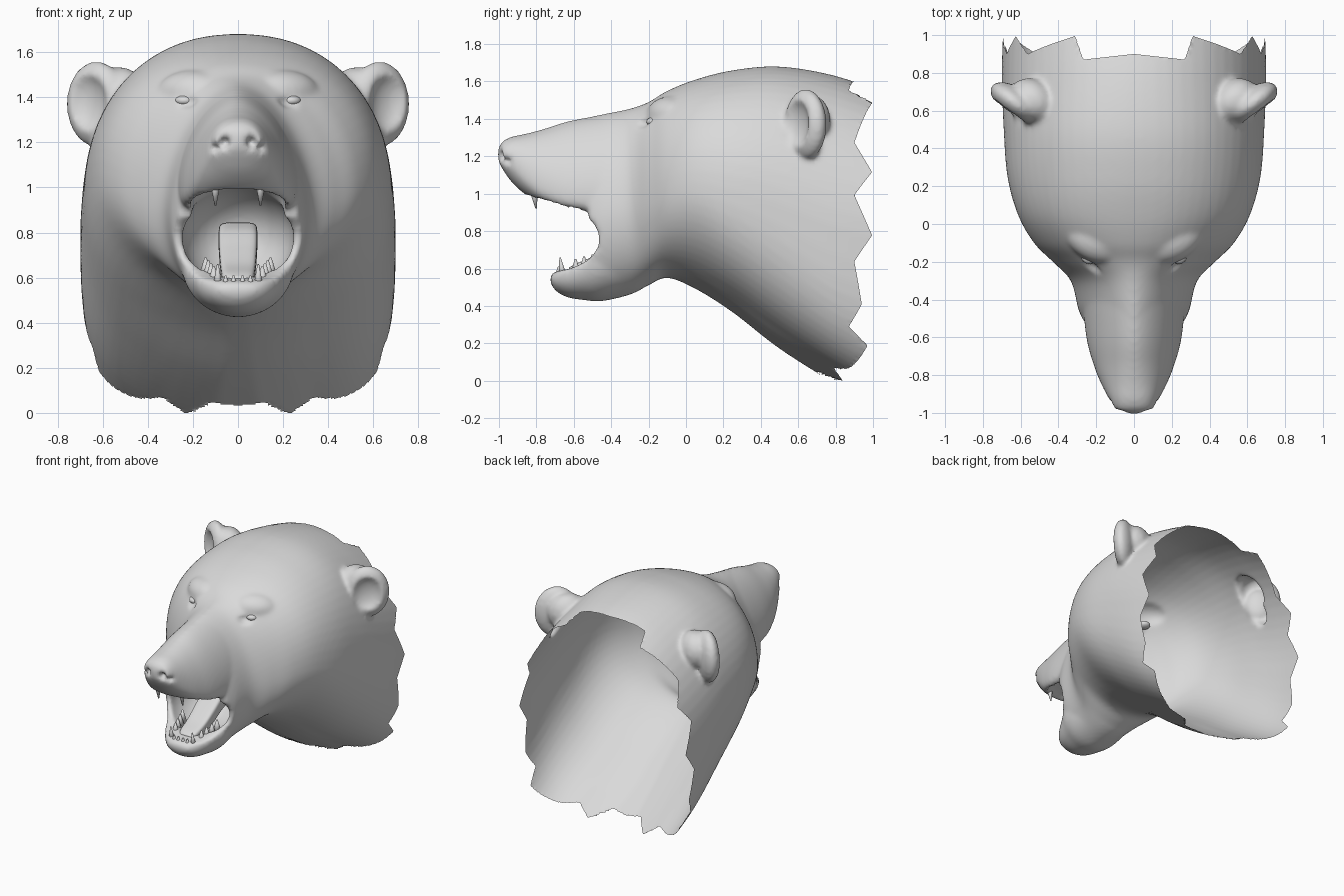
import bpy
import bmesh
import math
from mathutils import Matrix, Vector

cube = bpy.data.objects.get("Cube")
if cube:
    bpy.data.objects.remove(cube, do_unlink=True)

grey = bpy.data.materials.new("plain_grey")
grey.use_nodes = True
COLOUR = (0.7, 0.7, 0.7, 1)
grey.diffuse_color = COLOUR
for node in grey.node_tree.nodes:
    if node.type == "BSDF_PRINCIPLED":
        node.inputs["Base Color"].default_value = COLOUR


def finish(bm, name):
    bmesh.ops.recalc_face_normals(bm, faces=bm.faces[:])
    for f in bm.faces:
        f.smooth = True
    mesh = bpy.data.meshes.new(name)
    bm.to_mesh(mesh)
    bm.free()
    mesh.materials.append(grey)
    ob = bpy.data.objects.new(name, mesh)
    bpy.context.collection.objects.link(ob)
    return ob


def smooth_rows(rows, steps=6):
    """Catmull-Rom interpolation of the loft stations."""
    out = []
    for i in range(len(rows) - 1):
        p = [rows[max(0, min(len(rows) - 1, i + k))] for k in (-1, 0, 1, 2)]
        for s in range(steps):
            t = s / steps
            out.append([b + 0.5 * t * (c - a + t * (2 * a - 5 * b + 4 * c - d
                        + t * (3 * (b - c) + d - a))) for a, b, c, d in zip(*p)])
    return out + [list(rows[-1])]


def loft(name, rows, sides=64):
    """Stations: y, top, bottom, half width, height of widest, upper and lower roundness, keel."""
    bm = bmesh.new()
    rings = []
    for y, top, bottom, w, zc, nu, nl, *keel in smooth_rows(rows):
        ring = []
        for k in range(sides):
            a = 2 * math.pi * (k + 0.5) / sides
            sx, cz = math.sin(a), math.cos(a)
            n, h = (nu, top - zc) if cz > 0 else (nl, zc - bottom)
            x = math.copysign(abs(sx) ** (2 / n), sx) * w
            z = zc + math.copysign(abs(cz) ** (2 / n), cz) * h
            if keel and cz < 0:
                z -= keel[0] * max(0, 1 - abs(x) / 0.35)
            ring.append(bm.verts.new((x, y, z)))
        rings.append(ring)
    for a, b in zip(rings, rings[1:]):
        for k in range(sides):
            j = (k + 1) % sides
            bm.faces.new((a[k], a[j], b[j], b[k]))
    bm.faces.new(rings[0])
    bm.faces.new(rings[-1])
    return finish(bm, name)


def ball(name, loc, radii, turn=0):
    bm = bmesh.new()
    m = (Matrix.Translation(loc) @ Matrix.Rotation(math.radians(turn), 4, "Z")
         @ Matrix.Diagonal((*radii, 1)))
    bmesh.ops.create_uvsphere(bm, u_segments=32, v_segments=18, radius=1, matrix=m)
    return finish(bm, name)


def tooth(name, loc, radius, length, up=True, lean=0):
    bm = bmesh.new()
    m = Matrix.Translation(loc) @ Matrix.Rotation(math.radians(lean + (0 if up else 180)), 4, "X")
    bmesh.ops.create_cone(bm, cap_ends=True, segments=12, radius1=radius,
                          radius2=radius * 0.15, depth=length, matrix=m)
    return finish(bm, name)


def apply(ob, kind, **settings):
    mod = ob.modifiers.new(kind.lower(), kind)
    for key, value in settings.items():
        setattr(mod, key, value)
    bpy.context.view_layer.objects.active = ob
    bpy.ops.object.modifier_apply(modifier=mod.name)


def combine(ob, other, operation):
    apply(ob, "BOOLEAN", object=other, operation=operation, solver="EXACT")
    bpy.data.objects.remove(other, do_unlink=True)


# Skull and neck, with a soft keel under the throat
skin = loft("head_skin", [
    (1.08, 1.53, -0.12, 0.69, 0.72, 2.1, 3.2, 0.08),
    (0.80, 1.63, 0.04, 0.70, 0.78, 2.1, 3.1, 0.08),
    (0.50, 1.68, 0.22, 0.69, 0.90, 2.2, 2.6, 0.06),
    (0.25, 1.66, 0.40, 0.67, 0.98, 2.2, 2.3, 0.04),
    (0.05, 1.61, 0.51, 0.615, 1.02, 2.2, 2, 0.02),
    (-0.10, 1.55, 0.55, 0.53, 1.0, 2.1, 2, 0),
    (-0.20, 1.49, 0.51, 0.43, 0.95, 2, 2, 0),
    (-0.30, 1.455, 0.46, 0.335, 0.90, 1.8, 2, 0),
    (-0.45, 1.425, 0.425, 0.295, 0.86, 1.7, 2, 0),
    (-0.52, 1.41, 0.43, 0.265, 0.86, 1.7, 2, 0)])

# Muzzle and lower jaw
combine(skin, loft("muzzle", [
    (-0.33, 1.44, 0.87, 0.28, 1.0, 1.7, 4),
    (-0.60, 1.395, 0.90, 0.252, 1.0, 1.7, 4),
    (-0.75, 1.35, 0.94, 0.212, 1.04, 1.8, 3.5),
    (-0.85, 1.322, 0.99, 0.172, 1.09, 2, 2.6),
    (-0.93, 1.305, 1.06, 0.13, 1.16, 2.2, 2.2),
    (-0.98, 1.28, 1.13, 0.10, 1.2, 2.2, 2),
    (-1.005, 1.24, 1.18, 0.05, 1.21, 2, 2)]), "UNION")
combine(skin, loft("lower_jaw", [
    (-0.25, 0.72, 0.48, 0.22, 0.65, 3, 2),
    (-0.45, 0.72, 0.428, 0.25, 0.66, 3, 2),
    (-0.55, 0.66, 0.432, 0.21, 0.61, 4, 2),
    (-0.63, 0.615, 0.445, 0.168, 0.57, 4, 2),
    (-0.69, 0.59, 0.475, 0.12, 0.55, 3, 2),
    (-0.725, 0.565, 0.52, 0.065, 0.545, 2, 2)]), "UNION")

# Ears with their flared roots, brows and nose pad grow out of the skin
for s in (-1, 1):
    combine(skin, ball("ear", (s * 0.628, 0.64, 1.37), (0.155, 0.078, 0.19), s * 37), "UNION")
    combine(skin, ball("ear_root", (s * 0.53, 0.65, 1.4), (0.14, 0.11, 0.135), s * 37), "UNION")
    combine(skin, ball("brow", (s * 0.2, -0.085, 1.42), (0.17, 0.115, 0.1), s * 25), "UNION")
    combine(skin, ball("nose_bulb", (s * 0.062, -0.935, 1.205), (0.056, 0.058, 0.062)), "UNION")
combine(skin, ball("nose_bridge", (0, -0.94, 1.22), (0.07, 0.06, 0.058)), "UNION")

# Mouth hollows: gap between the jaws, throat, palate and tongue trough
for loc, radii in (((0, -0.72, 0.76), (1.2, 0.262, 0.175)),
                   ((0, -0.40, 0.78), (0.25, 0.30, 0.225)),
                   ((0, -0.58, 0.93), (0.212, 0.32, 0.115)),
                   ((0, -0.45, 0.67), (0.172, 0.22, 0.10))):
    combine(skin, ball("hollow", loc, radii), "DIFFERENCE")

# Ear dishes, eye sockets and nostrils
for s in (-1, 1):
    for loc, radii, turn in (((0.675, 0.578, 1.38), (0.105, 0.06, 0.13), 37),
                             ((0.237, -0.24, 1.385), (0.06, 0.045, 0.034), 20),
                             ((0.06, -1.0, 1.2), (0.027, 0.055, 0.032), 0),
                             ((0.105, -0.965, 1.175), (0.028, 0.05, 0.016), 0)):
        place = (s * loc[0], loc[1], loc[2])
        combine(skin, ball("hollow", place, radii, s * turn), "DIFFERENCE")

# Blend everything into one soft skin
apply(skin, "REMESH", mode="VOXEL", voxel_size=0.014)
apply(skin, "SMOOTH", factor=0.5, iterations=9)

# Jagged open rim at the back: angle from the crown, depth
RIM = [(0, 0.90), (21, 0.87), (26, 0.995), (53, 0.90), (67, 0.995), (78, 0.90),
       (96, 0.995), (107, 0.90), (123, 0.94), (131, 0.87), (137, 0.97),
       (150, 0.87), (157, 0.79), (165, 0.84), (172, 0.70), (181, 0.72)]


def rim(co):
    a = math.degrees(math.atan2(abs(co.x), co.z - 0.85))
    for (a0, y0), (a1, y1) in zip(RIM, RIM[1:]):
        if a <= a1:
            return y0 + (y1 - y0) * (a - a0) / (a1 - a0)
    return RIM[-1][1]


bm = bmesh.new()
bm.from_mesh(skin.data)
extra = []
for f in bm.faces:
    c = f.calc_center_median()
    if c.y > 0.6 and c.y > rim(c):
        extra.append(f)
bmesh.ops.delete(bm, geom=extra, context="FACES")
for v in bm.verts:
    if v.is_boundary and v.co.y > 0.6:
        v.co.y = rim(v.co)
    v.co.z = max(v.co.z, 0)
for f in bm.faces:
    f.smooth = True
    f.material_index = 0
bm.to_mesh(skin.data)
bm.free()
skin.data.materials.clear()
skin.data.materials.append(grey)
bpy.context.view_layer.update()

# Eyes sit on the skin
for s, side in ((-1, "right"), (1, "left")):
    hit, loc, normal, index = skin.ray_cast(Vector((s * 0.237, -2, 1.385)), Vector((0, 1, 0)))
    y = loc.y if hit else -0.2
    ball(side + "_eye", (s * 0.237, y + 0.028, 1.385), (0.043, 0.042, 0.026), s * 15)

# Tongue
loft("tongue", [
    (-0.625, 0.605, 0.57, 0.045, 0.59, 3, 3),
    (-0.59, 0.625, 0.56, 0.068, 0.59, 4, 3),
    (-0.50, 0.665, 0.56, 0.076, 0.62, 5, 3),
    (-0.40, 0.735, 0.60, 0.082, 0.68, 5, 3),
    (-0.30, 0.81, 0.66, 0.086, 0.75, 5, 3),
    (-0.20, 0.845, 0.70, 0.086, 0.78, 5, 3)], 32)

# Teeth
for s, side in ((-1, "right"), (1, "left")):
    tooth(side + "_upper_canine", (s * 0.1, -0.81, 0.985), 0.028, 0.13, False, 8)
    tooth(side + "_lower_canine", (s * 0.09, -0.665, 0.6), 0.025, 0.12, True, 8)
    for i in range(2):
        x = s * (0.02 + 0.035 * i)
        tooth(side + "_lower_incisor", (x, -0.682, 0.585), 0.02, 0.05)
    for i in range(4):
        tooth(side + "_lower_molar", (s * (0.108 + 0.012 * i), -0.59 + 0.045 * i, 0.605 + 0.013 * i),
              0.032, 0.09)
